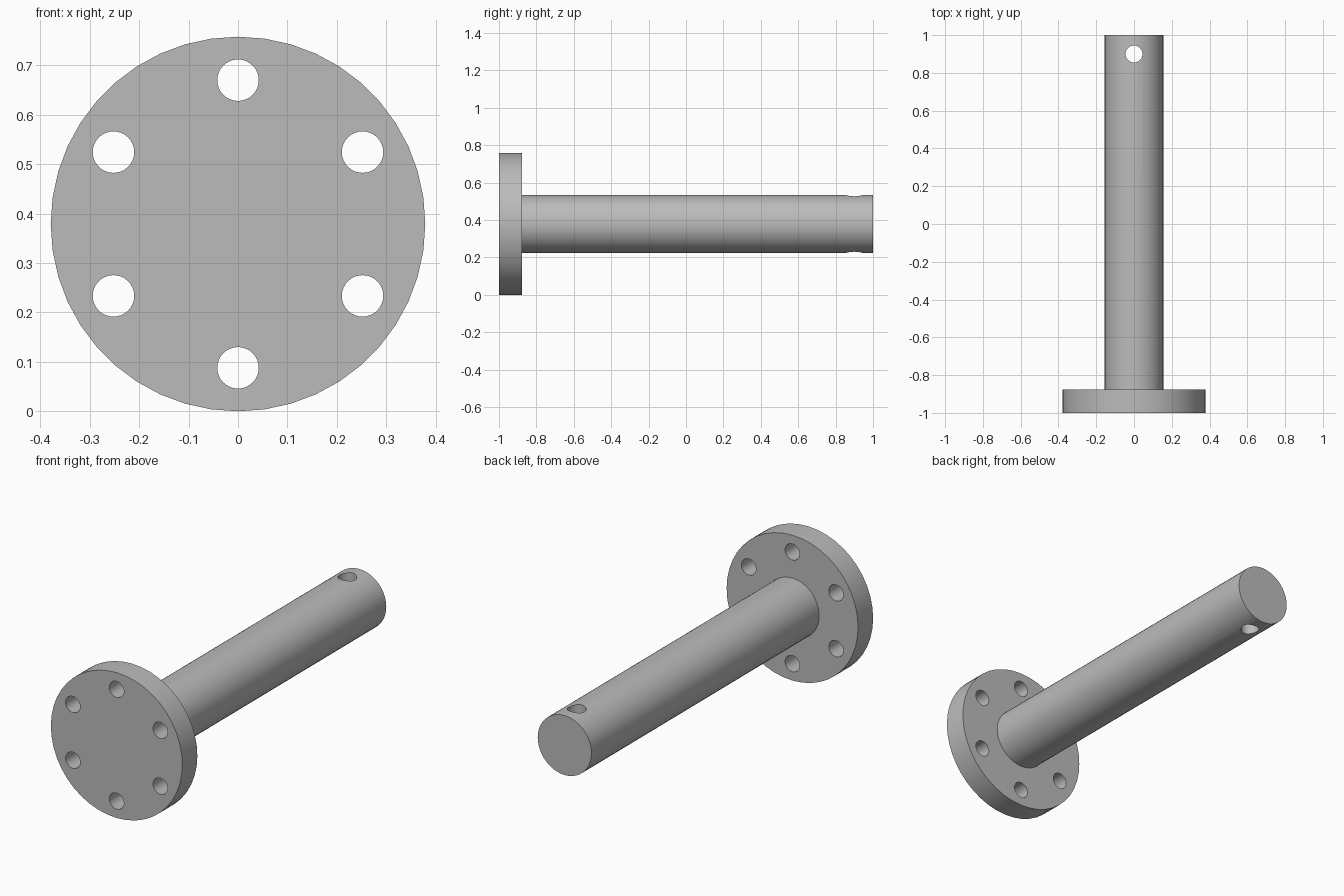
import bpy
import math

cube = bpy.data.objects.get("Cube")
if cube:
    bpy.data.objects.remove(cube, do_unlink=True)

AXIS_Z = 0.379
FLANGE_BACK = -0.876

steel = bpy.data.materials.new("grey_steel")
steel.use_nodes = True
color = (0.5, 0.5, 0.5, 1)
steel.diffuse_color = color
steel.node_tree.nodes["Principled BSDF"].inputs["Base Color"].default_value = color


def cylinder(name, radius, depth, location, sides, along_y=True):
    """Add a capped cylinder running along y, or along z."""
    bpy.ops.mesh.primitive_cylinder_add(
        vertices=sides, radius=radius, depth=depth, location=location,
        rotation=(math.pi / 2 if along_y else 0, 0, 0))
    obj = bpy.context.object
    obj.name = name
    obj.data.materials.append(steel)
    return obj


def combine(target, tool, operation):
    """Apply a boolean and discard the tool object."""
    tool.hide_render = True
    mod = target.modifiers.new(operation.lower(), "BOOLEAN")
    mod.operation = operation
    mod.solver = "EXACT"
    mod.object = tool
    bpy.context.view_layer.objects.active = target
    bpy.ops.object.modifier_apply(modifier=mod.name)
    bpy.data.objects.remove(tool, do_unlink=True)


# Round flange with the shaft fused to its back
pin = cylinder("flanged_shaft", 0.379, FLANGE_BACK + 1,
               (0, (FLANGE_BACK - 1) / 2, AXIS_Z), 44)
start = FLANGE_BACK - 0.05
shaft = cylinder("shaft", 0.155, 1 - start, (0, (1 + start) / 2, AXIS_Z), 44)
combine(pin, shaft, "UNION")

# Ring of six bolt holes through the flange
for i in range(6):
    a = math.radians(90 + 60 * i)
    spot = (0.291 * math.cos(a), -0.94, AXIS_Z + 0.291 * math.sin(a))
    combine(pin, cylinder("bolt_hole", 0.042, 0.4, spot, 32), "DIFFERENCE")

# Cross hole through the far end of the shaft
combine(pin, cylinder("cross_hole", 0.045, 0.6, (0, 0.9, AXIS_Z), 32, False), "DIFFERENCE")

# Smooth round walls, crisp rims
bpy.ops.object.select_all(action="DESELECT")
pin.select_set(True)
bpy.context.view_layer.objects.active = pin
bpy.ops.object.shade_smooth_by_angle(angle=math.radians(30))
